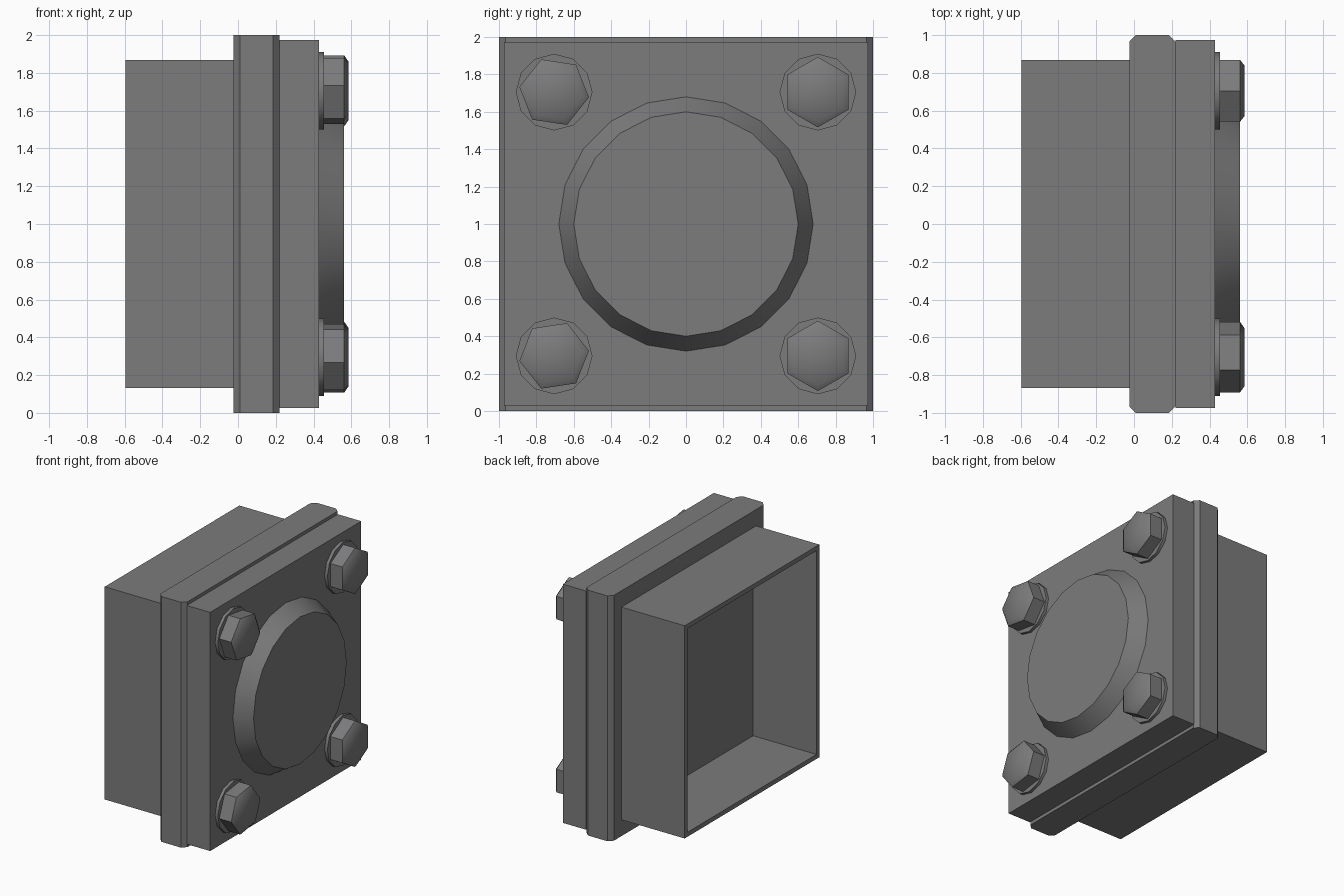
import bpy, bmesh
from math import pi, radians, sin, cos, sqrt

cube = bpy.data.objects.get("Cube")
if cube:
    bpy.data.objects.remove(cube, do_unlink=True)

steel = bpy.data.materials.new("grey steel")
steel.use_nodes = True
colour = (0.2, 0.2, 0.205, 1)
steel.diffuse_color = colour
steel.node_tree.nodes["Principled BSDF"].inputs["Base Color"].default_value = colour


def finish(name, bm, smooth):
    bmesh.ops.recalc_face_normals(bm, faces=bm.faces)
    mesh = bpy.data.meshes.new(name)
    bm.to_mesh(mesh)
    bm.free()
    mesh.materials.append(steel)
    obj = bpy.data.objects.new(name, mesh)
    bpy.context.collection.objects.link(obj)
    if smooth:
        bpy.ops.object.select_all(action='DESELECT')
        obj.select_set(True)
        bpy.context.view_layer.objects.active = obj
        bpy.ops.object.shade_smooth_by_angle(angle=radians(smooth))
    return obj


def loft(name, rings, sides, turn=0, y=0, z=1, caps=True, smooth=0):
    """Regular polygons (x, radius) joined along the x axis."""
    bm = bmesh.new()
    angles = [turn + 2 * pi * i / sides for i in range(sides)]
    loops = [[bm.verts.new((x, y + r * cos(a), z + r * sin(a))) for a in angles]
             for x, r in rings]
    for a, b in zip(loops, loops[1:]):
        for i in range(sides):
            j = (i + 1) % sides
            bm.faces.new((a[i], a[j], b[j], b[i]))
    if caps:
        bm.faces.new(loops[0])
        bm.faces.new(loops[-1])
    return finish(name, bm, smooth)


def square(name, rings, caps=True):
    return loft(name, [(x, half * sqrt(2)) for x, half in rings], 4, pi / 4, caps=caps)


# Open-backed housing with thin walls
square("housing", [(-0.02, 0.867), (-0.595, 0.867), (-0.595, 0.83), (-0.02, 0.83)], caps=False)

# Flange with chamfered upright edges
bm = bmesh.new()
cut, back, face = 0.035, -0.025, 0.22
side = [(back, 1 - cut), (back + cut, 1), (face - cut, 1), (face, 1 - cut)]
outline = side + [(x, -y) for x, y in reversed(side)]
base = bm.faces.new([bm.verts.new((x, y, 0)) for x, y in outline])
top = bmesh.ops.extrude_face_region(bm, geom=[base])
bmesh.ops.translate(bm, vec=(0, 0, 2),
                    verts=[v for v in top["geom"] if isinstance(v, bmesh.types.BMVert)])
finish("flange", bm, 0)

# Cover plate and raised round boss
square("cover_plate", [(0.22, 0.973), (0.43, 0.973)])
loft("round_boss", [(0.43, 0.68), (0.56, 0.6)], 20, smooth=30)

# Corner bolts with washers
for y, v in ((-0.705, "right"), (0.705, "left")):
    for dz, h in ((-0.705, "lower"), (0.705, "upper")):
        turn = 30 if y > 0 else (-8.6 if dz > 0 else 8.6)
        loft(f"{h}_{v}_washer", [(0.43, 0.205), (0.455, 0.205)], 12,
             y=y, z=1 + dz, smooth=35)
        loft(f"{h}_{v}_bolt_head", [(0.455, 0.188), (0.562, 0.188), (0.585, 0.155)], 6,
             radians(turn), y, 1 + dz, smooth=45)
